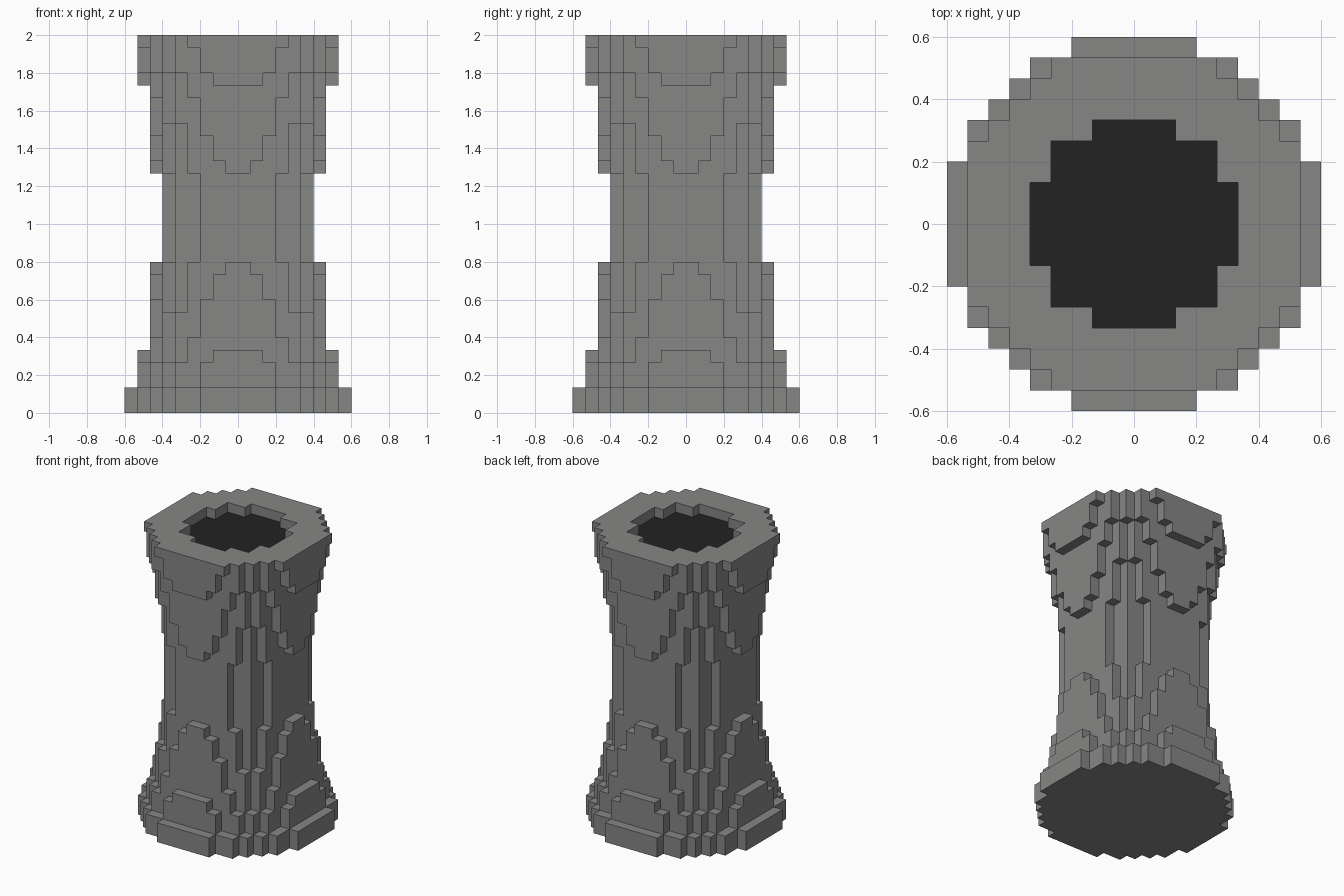
import bpy
import bmesh

cube = bpy.data.objects.get("Cube")
if cube:
    bpy.data.objects.remove(cube, do_unlink=True)

U = 1 / 15    # edge of one block
HALF = 9      # blocks from the axis to the widest edge

# Flared tower: (first layer, squared radius in blocks); each band runs to the next
BANDS = [(0, 80), (2, 64), (4, 59), (5, 55), (6, 51), (8, 49), (9, 45), (11, 43),
         (12, 41), (19, 43), (20, 45), (22, 49), (23, 51), (25, 55), (26, 59),
         (27, 64), (29, 70)]
TOP = 30
HOLE = 25     # squared radius of the recess in the top layer
LEVELS = [b[0] for b in BANDS] + [TOP]


def make_material(name, color):
    mat = bpy.data.materials.new(name)
    mat.use_nodes = True
    mat.diffuse_color = color
    bsdf = next(n for n in mat.node_tree.nodes if n.type == 'BSDF_PRINCIPLED')
    bsdf.inputs["Base Color"].default_value = color
    bsdf.inputs["Roughness"].default_value = 0.9
    return mat


def dist2(i, j):
    return (i + 0.5) ** 2 + (j + 0.5) ** 2


def solid(i, j, b):
    """Is the block column (i, j) filled in band b?"""
    if not 0 <= b < len(BANDS):
        return False
    d = dist2(i, j)
    return d < BANDS[b][1] and not (b == len(BANDS) - 1 and d < HOLE)


# Corner offsets of each box side, wound outward, keyed by direction
SIDES = {
    (1, 0, 0): [(1, 0, 0), (1, 1, 0), (1, 1, 1), (1, 0, 1)],
    (-1, 0, 0): [(0, 1, 0), (0, 0, 0), (0, 0, 1), (0, 1, 1)],
    (0, 1, 0): [(1, 1, 0), (0, 1, 0), (0, 1, 1), (1, 1, 1)],
    (0, -1, 0): [(0, 0, 0), (1, 0, 0), (1, 0, 1), (0, 0, 1)],
    (0, 0, 1): [(0, 0, 1), (1, 0, 1), (1, 1, 1), (0, 1, 1)],
    (0, 0, -1): [(0, 1, 0), (1, 1, 0), (1, 0, 0), (0, 0, 0)],
}

# Outer skin of the stacked blocks
bm = bmesh.new()
for b in range(len(BANDS)):
    for i in range(-HALF, HALF):
        for j in range(-HALF, HALF):
            if not solid(i, j, b):
                continue
            for (dx, dy, dz), corners in SIDES.items():
                if solid(i + dx, j + dy, b + dz):
                    continue
                face = bm.faces.new([
                    bm.verts.new(((i + x) * U, (j + y) * U, LEVELS[b + z] * U))
                    for x, y, z in corners])
                # Dark floor inside the recess
                if dz == 1 and b == len(BANDS) - 2 and dist2(i, j) < HOLE:
                    face.material_index = 1
bmesh.ops.remove_doubles(bm, verts=bm.verts, dist=0.0005)

mesh = bpy.data.meshes.new("stone_tower")
bm.to_mesh(mesh)
bm.free()
mesh.materials.append(make_material("stone grey", (0.238, 0.24, 0.235, 1)))
mesh.materials.append(make_material("soot black", (0.016, 0.016, 0.016, 1)))
tower = bpy.data.objects.new("stone_tower", mesh)
bpy.context.collection.objects.link(tower)
